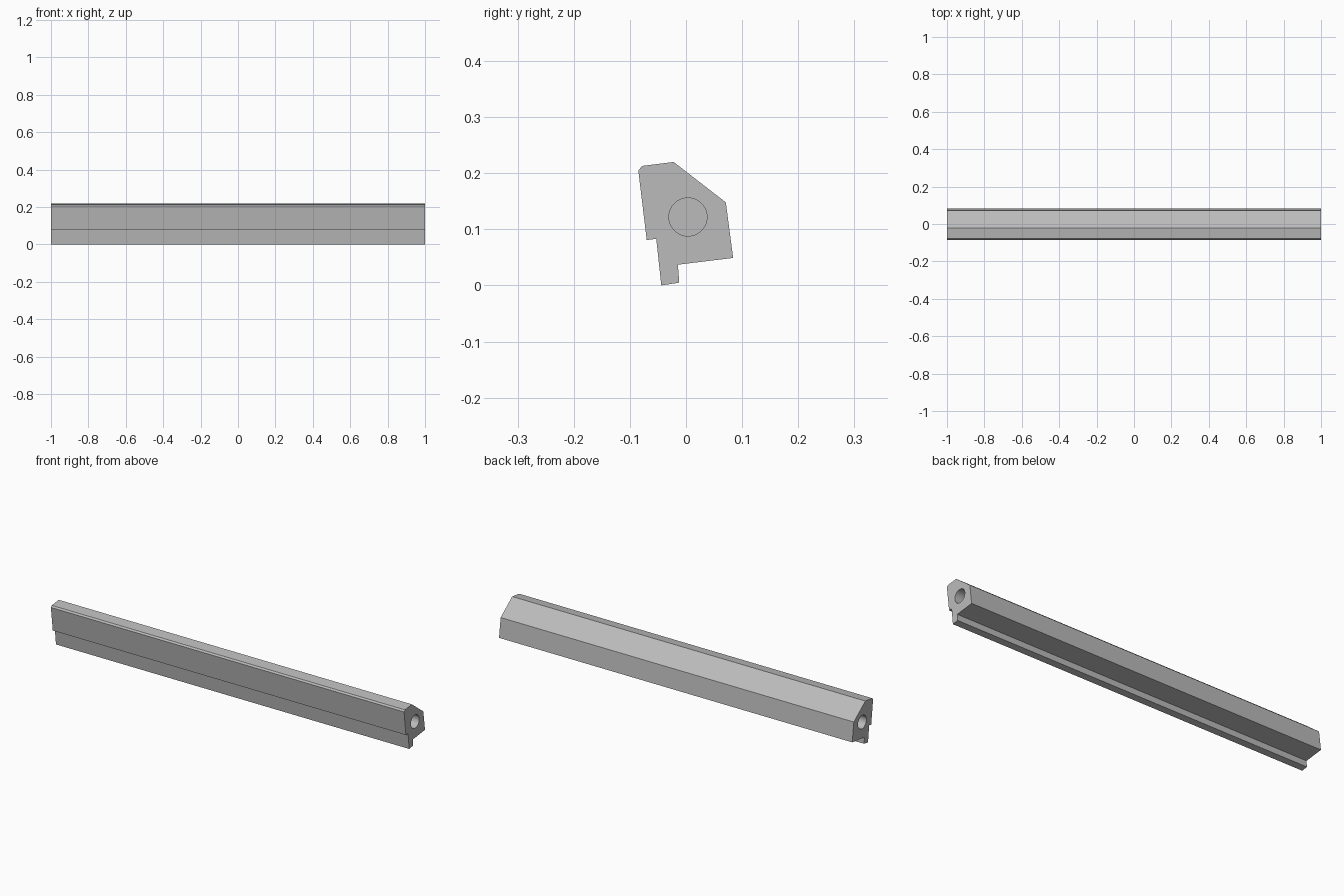
import bpy
import bmesh
import math

cube = bpy.data.objects.get("Cube")
if cube:
    bpy.data.objects.remove(cube, do_unlink=True)

HALF = 1.0
HOLE_Y, HOLE_Z, HOLE_R, HOLE_DEPTH = 0.0035, 0.122, 0.034, 0.2

# Single grey finish
grey = bpy.data.materials.new("grey metal")
grey.use_nodes = True
colour = (0.5, 0.5, 0.5, 1)
grey.diffuse_color = colour
grey.node_tree.nodes["Principled BSDF"].inputs["Base Color"].default_value = colour

# Cross-section (y, z): tilted bar with a bevelled back and a tongue below
profile = [(-0.044, 0), (-0.012, 0.005), (-0.0145, 0.037), (0.084, 0.049),
           (0.071, 0.148), (-0.022, 0.22), (-0.078, 0.213), (-0.085, 0.205),
           (-0.07, 0.081), (-0.053, 0.083)]

bm = bmesh.new()
end = bm.faces.new([bm.verts.new((-HALF, y, z)) for y, z in profile])
extruded = bmesh.ops.extrude_face_region(bm, geom=[end])["geom"]
bmesh.ops.translate(bm, vec=(2 * HALF, 0, 0),
                    verts=[v for v in extruded if isinstance(v, bmesh.types.BMVert)])
bmesh.ops.recalc_face_normals(bm, faces=bm.faces)
mesh = bpy.data.meshes.new("bar")
bm.to_mesh(mesh)
bm.free()
mesh.materials.append(grey)
bar = bpy.data.objects.new("bar", mesh)
bpy.context.collection.objects.link(bar)

# Blind round hole in each end
cutters = []
for side, label in ((-1, "right"), (1, "left")):
    bpy.ops.mesh.primitive_cylinder_add(
        vertices=48, radius=HOLE_R, depth=2 * HOLE_DEPTH,
        location=(side * HALF, HOLE_Y, HOLE_Z), rotation=(0, math.pi / 2, 0))
    cutter = bpy.context.object
    cutter.name = label + "_hole_cutter"
    cutter.data.materials.append(grey)
    cutter.hide_render = True
    cutters.append(cutter)
    cut = bar.modifiers.new(label + " hole", "BOOLEAN")
    cut.operation = "DIFFERENCE"
    cut.solver = "EXACT"
    cut.object = cutter

# Bake the holes into the bar and drop the cutters
bpy.context.view_layer.update()
evaluated = bar.evaluated_get(bpy.context.evaluated_depsgraph_get())
bar_mesh = bpy.data.meshes.new_from_object(evaluated)
bar.modifiers.clear()
bar.data = bar_mesh
for cutter in cutters:
    bpy.data.objects.remove(cutter, do_unlink=True)

# Smooth hole walls, crisp bar edges
bpy.ops.object.select_all(action="DESELECT")
bar.select_set(True)
bpy.context.view_layer.objects.active = bar
bpy.ops.object.shade_smooth_by_angle(angle=math.radians(20))
